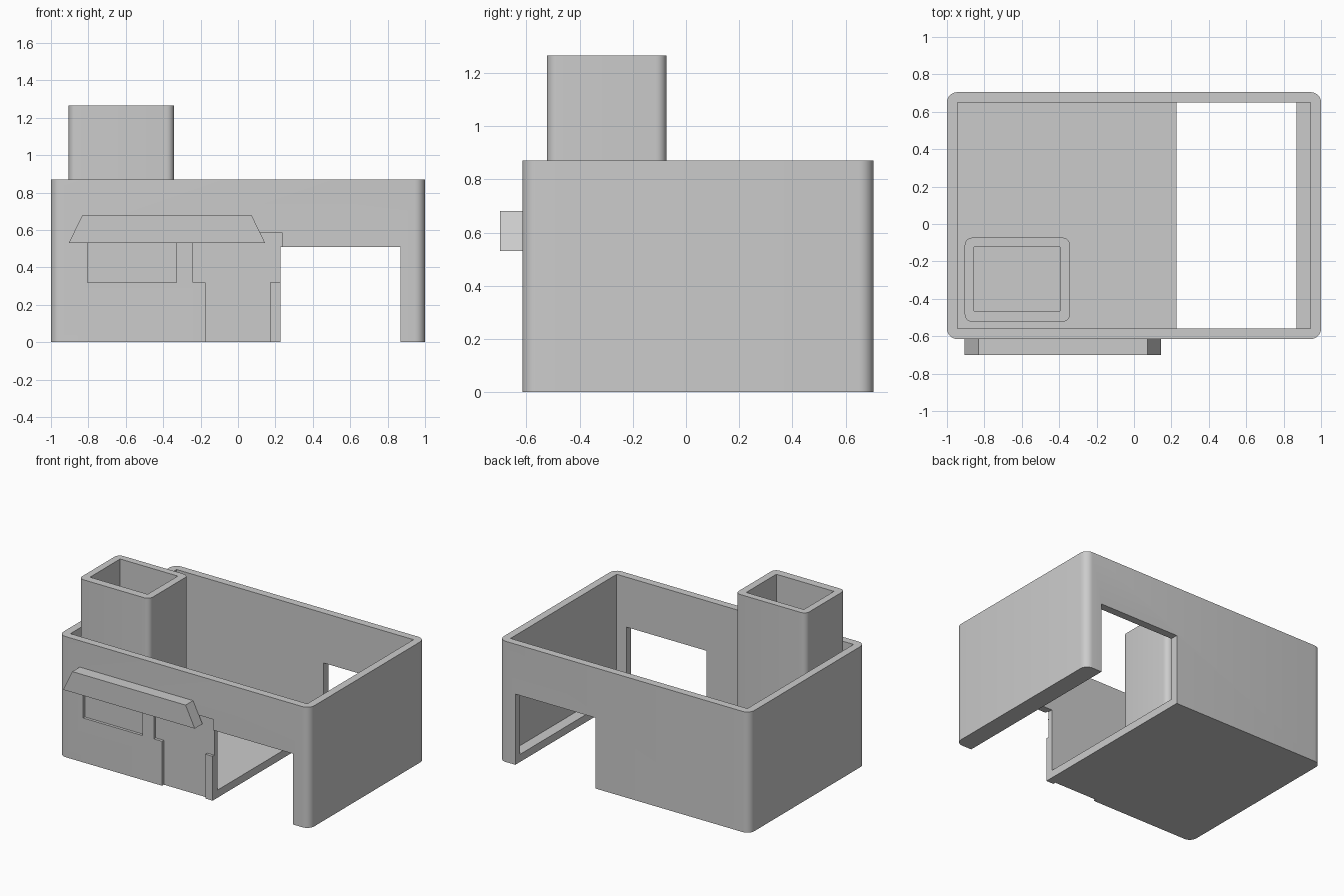
import bpy
import bmesh
import math

cube = bpy.data.objects.get("Cube")
if cube:
    bpy.data.objects.remove(cube, do_unlink=True)

grey = bpy.data.materials.new("plain grey")
grey.use_nodes = True
colour = (0.6, 0.6, 0.6, 1)
grey.diffuse_color = colour
grey.node_tree.nodes["Principled BSDF"].inputs["Base Color"].default_value = colour


def prism(name, outline, place, offset):
    """Extrude a flat outline, placed in space by a function, along an offset."""
    bm = bmesh.new()
    face = bm.faces.new([bm.verts.new(place(a, b)) for a, b in outline])
    top = bmesh.ops.extrude_face_region(bm, geom=[face])["geom"]
    bmesh.ops.translate(bm, vec=offset, verts=[v for v in top if isinstance(v, bmesh.types.BMVert)])
    bmesh.ops.recalc_face_normals(bm, faces=bm.faces[:])
    mesh = bpy.data.meshes.new(name)
    bm.to_mesh(mesh)
    bm.free()
    mesh.materials.append(grey)
    obj = bpy.data.objects.new(name, mesh)
    bpy.context.collection.objects.link(obj)
    return obj


def rectangle(x0, x1, y0, y1, radius=0):
    if not radius:
        return [(x0, y0), (x1, y0), (x1, y1), (x0, y1)]
    centres = [(x1 - radius, y1 - radius), (x0 + radius, y1 - radius),
               (x0 + radius, y0 + radius), (x1 - radius, y0 + radius)]
    return [(cx + radius * math.cos(math.radians(90 * q + 15 * i)),
             cy + radius * math.sin(math.radians(90 * q + 15 * i)))
            for q, (cx, cy) in enumerate(centres) for i in range(7)]


def upright(name, outline, z0, z1):
    return prism(name, outline, lambda x, y: (x, y, z0), (0, 0, z1 - z0))


def facing(name, outline, y0, y1):
    return prism(name, outline, lambda x, z: (x, y0, z), (0, y1 - y0, 0))


def cut(target, cutter):
    mod = target.modifiers.new("cut", "BOOLEAN")
    mod.operation = "DIFFERENCE"
    mod.solver = "EXACT"
    mod.object = cutter
    select(target)
    bpy.ops.object.modifier_apply(modifier=mod.name)
    bpy.data.objects.remove(cutter, do_unlink=True)


def select(obj):
    bpy.ops.object.select_all(action="DESELECT")
    obj.select_set(True)
    bpy.context.view_layer.objects.active = obj


FRONT, BACK, FLOOR, RECESS = -0.615, 0.705, 0.055, 0.02

# Open-topped building shell with a drive-through gap
building = upright("building_shell", rectangle(-1, 1, FRONT, BACK, 0.055), 0, 0.87)
cut(building, upright("room_cutter", rectangle(-0.945, 0.945, -0.56, 0.65), FLOOR, 1))
cut(building, facing("gap_cutter", rectangle(0.228, 0.868, -0.1, 0.51), -1, 1))

# Shallow window and stepped door recesses
cut(building, facing("window_cutter", rectangle(-0.805, -0.33, 0.32, 0.59), -0.8, FRONT + RECESS))
door = [(-0.175, -0.1), (0.17, -0.1), (0.17, 0.32), (0.235, 0.32),
        (0.235, 0.587), (-0.24, 0.587), (-0.24, 0.32), (-0.175, 0.32)]
cut(building, facing("door_cutter", door, -0.8, FRONT + RECESS))

# Hollow chimney standing on the floor
chimney = upright("chimney", rectangle(-0.905, -0.342, -0.523, -0.073, 0.04), 0.05, 1.265)
cut(chimney, upright("flue_cutter", rectangle(-0.855, -0.395, -0.465, -0.122), 0, 1.5))

# Sloped-end awning
awning = facing("awning", [(-0.905, 0.53), (0.145, 0.53), (0.072, 0.68), (-0.832, 0.68)],
                -0.7, FRONT + 0.003)

for part in (building, chimney):
    select(part)
    bpy.ops.object.shade_smooth_by_angle(angle=math.radians(30))
